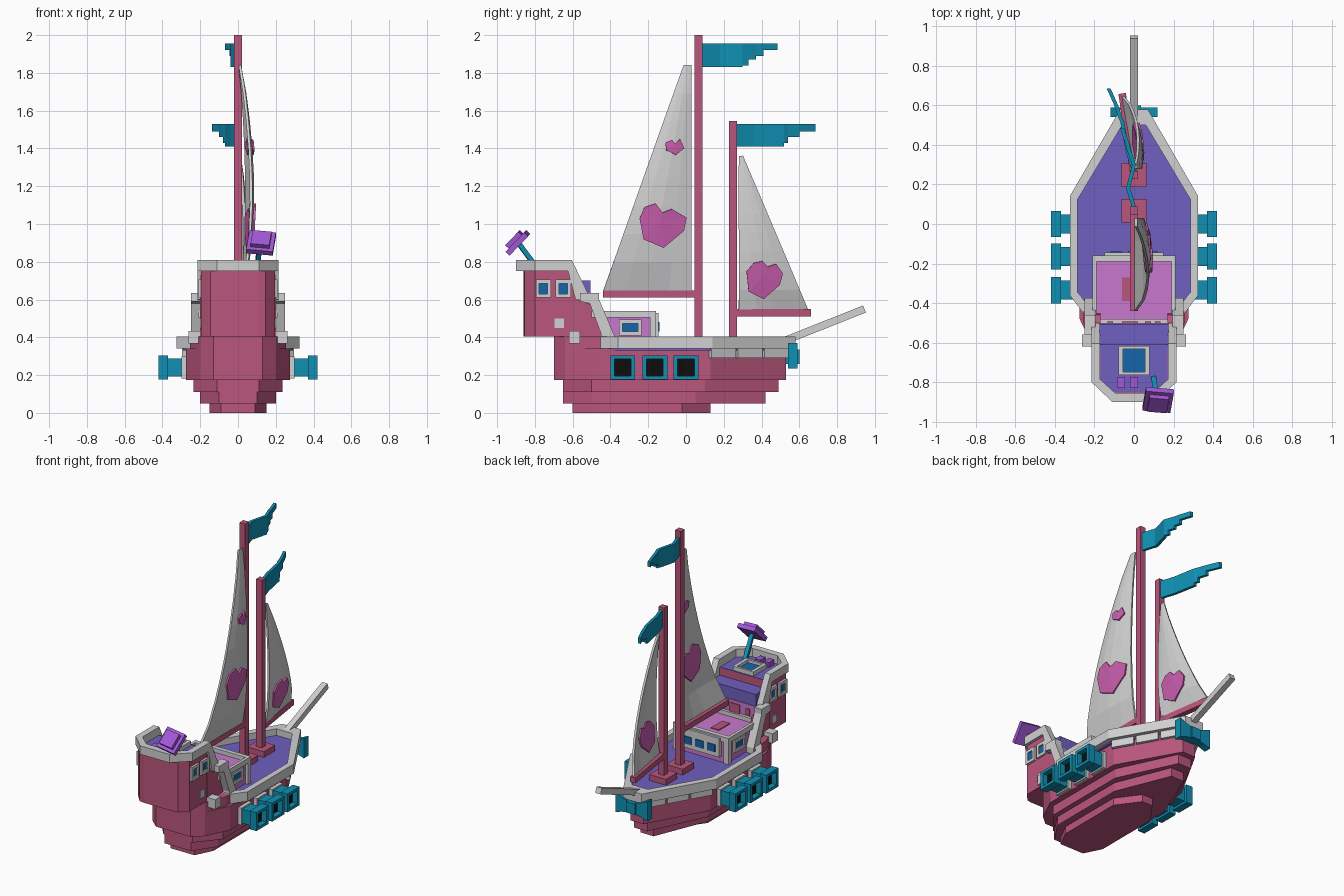
import bpy, bmesh, math
from mathutils import Vector, Matrix

if "Cube" in bpy.data.objects:
    bpy.data.objects.remove(bpy.data.objects["Cube"])


def material(name, rgb):
    m = bpy.data.materials.new(name)
    m.diffuse_color = (*rgb, 1)
    m.use_nodes = True
    m.node_tree.nodes["Principled BSDF"].inputs["Base Color"].default_value = m.diffuse_color
    return m


ROSE = material("rose_wood", (0.49, 0.093, 0.2))
GREY = material("light_grey", (0.64, 0.64, 0.65))
TEAL = material("teal", (0.005, 0.28, 0.45))
PURPLE = material("deck_purple", (0.16, 0.115, 0.53))
ORCHID = material("orchid", (0.58, 0.19, 0.61))
HEART = material("heart_pink", (0.58, 0.11, 0.42))
LAVENDER = material("lavender", (0.36, 0.1, 0.68))
BLUE = material("window_blue", (0.008, 0.13, 0.4))
BLACK = material("black", (0.004, 0.004, 0.004))


def finish(name, bm, mat):
    bmesh.ops.recalc_face_normals(bm, faces=bm.faces)
    me = bpy.data.meshes.new(name)
    bm.to_mesh(me)
    bm.free()
    me.materials.append(mat)
    ob = bpy.data.objects.new(name, me)
    bpy.context.collection.objects.link(ob)
    return ob


def place(axis, a, b, h):
    return {'x': (h, a, b), 'y': (a, h, b), 'z': (a, b, h)}[axis]


def prism(name, pts, lo, hi, mat, axis='z'):
    bm = bmesh.new()
    low = [bm.verts.new(place(axis, a, b, lo)) for a, b in pts]
    top = [bm.verts.new(place(axis, a, b, hi)) for a, b in pts]
    bm.faces.new(low)
    bm.faces.new(top)
    n = len(pts)
    for i in range(n):
        j = (i + 1) % n
        bm.faces.new((low[i], low[j], top[j], top[i]))
    return finish(name, bm, mat)


def box(name, x, y, z, mat):
    return prism(name, [(x[0], y[0]), (x[1], y[0]), (x[1], y[1]), (x[0], y[1])], *z, mat)


def ring(name, outer, inner, lo, hi, mat, axis='z'):
    bm = bmesh.new()
    loops = [[bm.verts.new(place(axis, a, b, h)) for a, b in p]
             for p, h in ((outer, lo), (outer, hi), (inner, hi), (inner, lo))]
    n = len(outer)
    for k in range(4):
        p, q = loops[k], loops[(k + 1) % 4]
        for i in range(n):
            j = (i + 1) % n
            bm.faces.new((p[i], p[j], q[j], q[i]))
    return finish(name, bm, mat)


def sym(half):
    return half + [(-x, y) for x, y in reversed(half)]


def rect(cx, cy, hx, hy):
    return [(cx - hx, cy - hy), (cx + hx, cy - hy), (cx + hx, cy + hy), (cx - hx, cy + hy)]


def beam(name, p, q, w, mat):
    p, q = Vector(p), Vector(q)
    bm = bmesh.new()
    rot = (q - p).to_track_quat('Y', 'Z').to_matrix().to_4x4()
    bmesh.ops.create_cube(bm, size=1, matrix=Matrix.Translation((p + q) / 2) @ rot
                          @ Matrix.Diagonal((w, (q - p).length, w, 1)))
    return finish(name, bm, mat)


# Stepped hull
prism("keel", sym([(.09, -.6), (.15, -.48), (.15, -.02), (.04, .13)]), 0, .05, ROSE)
prism("hull_lower", sym([(.1, -.65), (.2, -.5), (.2, .05), (.05, .42)]), .05, .11, ROSE)
prism("hull_middle", sym([(.11, -.65), (.235, -.5), (.235, .1), (.05, .49)]), .11, .175, ROSE)
prism("hull_upper", sym([(.13, -.7), (.2, -.64), (.275, -.48), (.275, .13), (.05, .53)]), .175, .34, ROSE)
prism("stern_block", sym([(.13, -.7), (.2, -.64), (.255, -.5), (.255, -.44)]), .34, .405, ROSE)
prism("main_deck", sym([(.24, -.45), (.29, -.36), (.29, .13), (.06, .52)]), .33, .36, PURPLE)

# Deck rim and bow panels
ring("deck_rim", sym([(.25, -.46), (.325, -.36), (.325, .14), (.07, .58)]),
     sym([(.21, -.44), (.285, -.345), (.285, .125), (.06, .5)]), .34, .405, GREY)
for s in (1, -1):
    for i in range(3):
        t0, t1 = i / 3 + .015, (i + 1) / 3 - .015
        a, b = [(s * (.3 - .24 * t), .13 + .42 * t) for t in (t0, t1)]
        prism("bow_panel", [a, b, (b[0] - s * .03, b[1] - .02), (a[0] - s * .03, a[1] - .02)],
              .29, .345, GREY)

# Stern castle
prism("castle", sym([(.11, -.86), (.145, -.855), (.195, -.8), (.195, -.61)]), .405, .752, ROSE)
prism("castle_deck", sym([(.1, -.85), (.17, -.79), (.17, -.61)]), .75, .756, PURPLE)
box("castle_step", (-.175, .175), (-.62, -.505), (.62, .70), PURPLE)
box("castle_front", (-.175, .175), (-.62, -.5), (.36, .62), ORCHID)
box("castle_door", (-.06, .02), (-.5, -.493), (.51, .6), ROSE)
for x in (-.12, .07, .12):
    box("front_pane", (x - .015, x + .015), (-.5, -.493), (.55, .59), ROSE)
outer = [(.215, -.605), (.215, -.8), (.11, -.9)]
inner = [(.172, -.605), (.172, -.785), (.095, -.855)]
prism("castle_rim", sym(outer) + sym(inner)[::-1], .752, .81, GREY)

for s in (1, -1):
    # Sloped castle sides and rails
    prism("castle_side", [(-.62, .75), (-.58, .6), (-.46, .56), (-.44, .4), (-.62, .4)],
          s * .17, s * .2, ROSE, 'x')
    prism("upper_rail", [(-.605, .81), (-.52, .635), (-.5, .59), (-.585, .6), (-.625, .75)],
          s * .172, s * .215, GREY, 'x')
    prism("lower_rail", [(-.56, .635), (-.46, .635), (-.46, .6), (-.375, .4), (-.375, .345),
                         (-.45, .345), (-.45, .42), (-.51, .58), (-.56, .59)],
          s * .195, s * .25, GREY, 'x')
    # Castle windows and patches
    for y in (-.755, -.65):
        ring("castle_window_frame", rect(y, .658, .04, .048), rect(y, .658, .022, .028),
             s * .19, s * .21, GREY, 'x')
        prism("castle_window", rect(y, .658, .024, .03), s * .195, s * .2, BLUE, 'x')
    prism("patch", rect(-.67, .475, .025, .025), s * .19, s * .202, GREY, 'x')
    prism("patch", rect(-.59, .4, .03, .033), s * .19, s * .262, GREY, 'x')
    # Cabin side window
    ring("cabin_window_frame", rect(-.295, .452, .06, .042), rect(-.295, .452, .042, .022),
         s * .19, s * .205, GREY, 'x')
    prism("cabin_window", rect(-.295, .452, .044, .024), s * .19, s * .197, BLUE, 'x')
    # Gun ports
    for y in (-.335, -.165, .0):
        prism("port_collar", rect(y, .24, .058, .058), s * .26, s * .3, GREY, 'x')
        prism("port_barrel", rect(y, .24, .048, .048), s * .3, s * .375, TEAL, 'x')
        ring("port_flange", rect(y, .24, .066, .063), rect(y, .24, .044, .044),
             s * .37, s * .42, TEAL, 'x')
        prism("port_hole", rect(y, .24, .046, .046), s * .375, s * .383, BLACK, 'x')
    # Ribbon wings on the bow
    prism("ribbon_wing", [(s * .02, .26), (s * .075, .25), (s * .12, .235), (s * .12, .37),
                          (s * .075, .35), (s * .02, .335)], .54, .59, TEAL, 'y')

# Cabin
box("cabin", (-.19, .19), (-.5, -.17), (.35, .512), ORCHID)
ring("cabin_rim", rect(0, -.33, .21, .17), rect(0, -.335, .19, .145), .505, .54, GREY)
box("cabin_rug", (-.06, 0), (-.39, -.27), (.512, .518), ROSE)
box("cabin_front_frame", (-.15, .15), (-.17, -.145), (.4, .53), GREY)
for x in (-.09, 0, .09):
    box("cabin_front_window", (x - .03, x + .03), (-.145, -.139), (.43, .48), BLUE)
for s in (1, -1):
    box("cabin_post", sorted((s * .17, s * .21)), (-.19, -.16), (.36, .51), GREY)

# Castle deck hatch and small crates
ring("hatch_frame", rect(0, -.69, .078, .073), rect(0, -.69, .055, .058), .756, .785, GREY)
box("hatch_glass", (-.056, .056), (-.748, -.632), (.756, .765), BLUE)
for x in (-.065, 0):
    box("crate", (x - .02, x + .02), (-.83, -.775), (.756, .79), LAVENDER)

# Stern lantern
beam("lantern_pole", (.1, -.78, .755), (.115, -.88, .89), .025, TEAL)
tilt = Matrix.Translation((.122, -.89, .9)) @ Matrix.Rotation(math.radians(46), 4, 'X') \
    @ Matrix.Rotation(math.radians(-7), 4, 'Z')
for nm, w, h in (("lantern_plate", .142, 0), ("lantern_cap", .1, .025)):
    bm = bmesh.new()
    bmesh.ops.create_cube(bm, size=1, matrix=tilt @ Matrix.Translation((0, 0, h))
                          @ Matrix.Diagonal((w, w, .03, 1)))
    finish(nm, bm, LAVENDER)

# Bow knot and bowsprit
box("ribbon_knot", (-.035, .035), (.53, .6), (.26, .335), TEAL)
beam("bowsprit", (0, .53, .385), (0, .945, .55), .04, GREY)

# Masts and booms
for nm, y, h in (("main", .067, 2.0), ("fore", .248, 1.545)):
    box(nm + "_mast", (-.021, .021), (y - .021, y + .021), (.36, h), ROSE)
    box(nm + "_mast_base", (-.064, .064), (y - .06, y + .06), (.36, .4), ROSE)
beam("main_boom", (0, .06, .63), (0, -.44, .63), .038, ROSE)
beam("fore_boom", (0, .25, .53), (-.06, .66, .53), .038, ROSE)


# Bulging sails with hearts on both faces
def solidify(ob, t):
    m = ob.modifiers.new("thickness", 'SOLIDIFY')
    m.thickness, m.offset = t, 0


def sail(name, luff, clew, tip, z0, z1, drift, bulge, hearts):
    def leech(z):
        return clew + (tip - clew) * (z - z0) / (z1 - z0)

    def shape(y, z):
        u = min(max((z - z0) / (z1 - z0), 0), 1)
        v = min(max((y - luff) / (leech(z) - luff), 0), 1)
        out = bulge * math.sin(math.pi * u ** .8) ** .8 * (.5 + .5 * math.sin(math.pi * v * .75))
        return (.01 + out + drift * (y - luff) / (clew - luff), y, z)

    bm = bmesh.new()
    nu, nv = 8, 4
    grid = []
    for i in range(nu + 1):
        z = z0 + (z1 - z0) * i / nu
        grid.append([bm.verts.new(shape(luff + (leech(z) - luff) * j / nv, z)) for j in range(nv + 1)])
    for i in range(nu):
        for j in range(nv):
            bm.faces.new((grid[i][j], grid[i][j + 1], grid[i + 1][j + 1], grid[i + 1][j]))
    solidify(finish(name, bm, GREY), .014)
    for pts in hearts:
        bm = bmesh.new()
        n = len(pts)
        c = bm.verts.new(shape(sum(p[0] for p in pts) / n, sum(p[1] for p in pts) / n))
        vs = [bm.verts.new(shape(*p)) for p in pts]
        for i in range(n):
            bm.faces.new((c, vs[i], vs[(i + 1) % n]))
        solidify(finish(name + "_heart", bm, HEART), .034)


sail("main_sail", .028, -.437, -.012, .65, 1.84, 0, .07, [
    [(-.246, 1.03), (-.22, 1.09), (-.16, 1.11), (-.125, 1.06), (-.077, 1.08), (0, 1.035),
     (-.013, .965), (-.12, .875), (-.225, .92)],
    [(-.11, 1.43), (-.075, 1.445), (-.06, 1.425), (-.035, 1.45), (-.013, 1.4), (-.055, 1.365),
     (-.105, 1.39)]])
sail("fore_sail", .28, .645, .3, .55, 1.36, -.065, .05, [
    [(.32, .75), (.36, .795), (.405, .805), (.43, .775), (.475, .79), (.51, .74), (.495, .68),
     (.41, .605), (.33, .645)]])


# Waving stepped flags: (y, x offset, bottom of the strip that follows)
def flag(name, top, strips):
    for (y0, x0, low), (y1, x1, _) in zip(strips, strips[1:]):
        prism(name, [(x0 - .01, y0), (x0 + .01, y0), (x1 + .01, y1), (x1 - .01, y1)], low, top, TEAL)


flag("main_flag", 1.955, [(.085, 0, 1.83), (.18, -.03, 1.83), (.3, 0, 1.84), (.33, -.01, 1.87),
                          (.37, -.025, 1.89), (.41, -.035, 1.92), (.485, -.06, 0)])
flag("fore_flag", 1.53, [(.268, 0, 1.41), (.36, -.03, 1.41), (.52, -.06, 1.43), (.54, -.07, 1.46),
                         (.6, -.09, 1.49), (.685, -.128, 0)])
